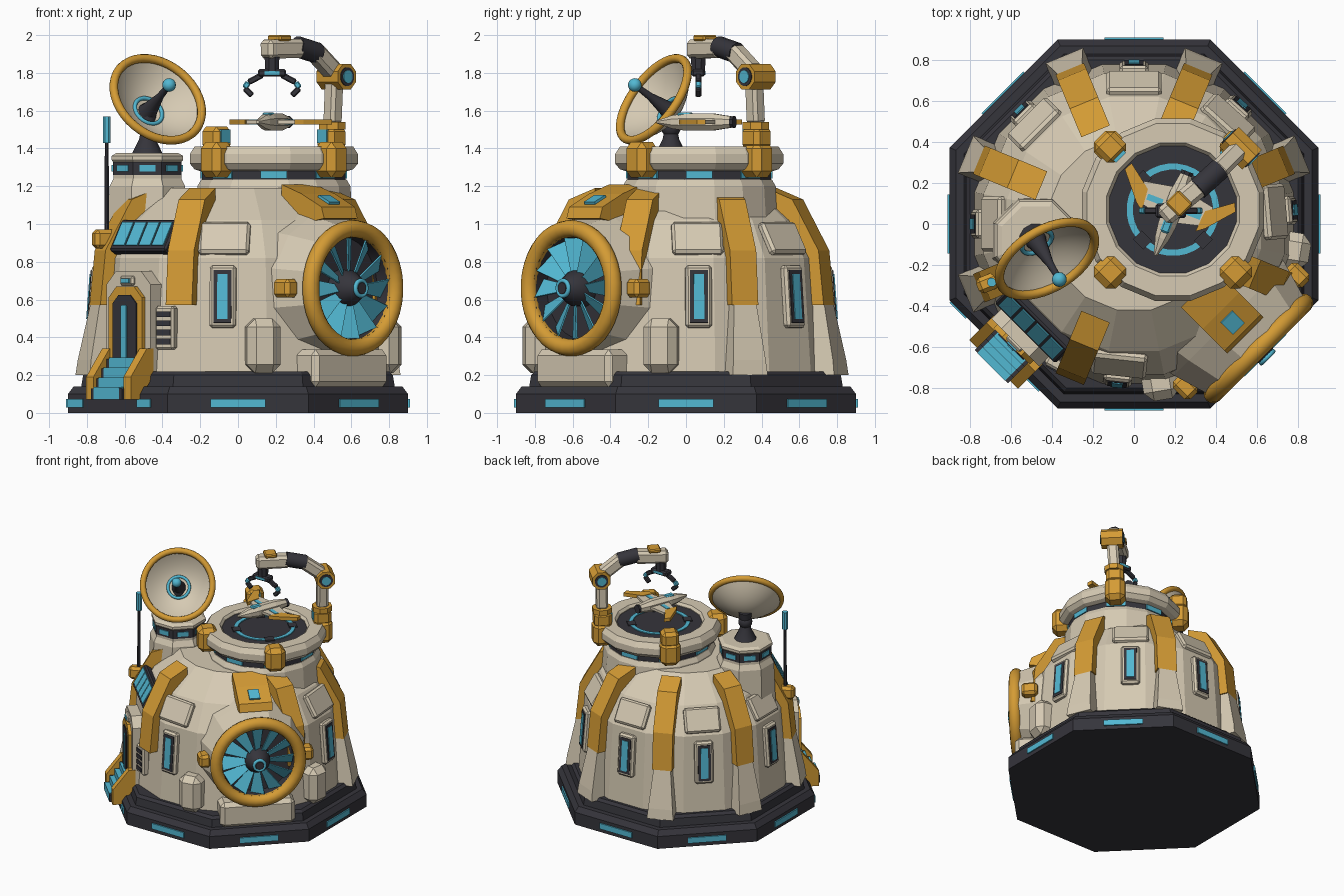
import bpy, bmesh, math
from math import cos, sin, pi, radians
from mathutils import Matrix, Vector

cube = bpy.data.objects.get("Cube")
if cube:
    bpy.data.objects.remove(cube)


def material(name, rgb):
    m = bpy.data.materials.new(name)
    m.use_nodes = True
    m.diffuse_color = (*rgb, 1)
    m.node_tree.nodes["Principled BSDF"].inputs["Base Color"].default_value = (*rgb, 1)
    return m


BEIGE = material("warm beige", (.67, .59, .45))
GOLD = material("golden yellow", (.66, .33, .035))
DARK = material("charcoal", (.036, .035, .044))
CYAN = material("cyan", (.085, .48, .65))
T, R = Matrix.Translation, Matrix.Rotation
I = Matrix.Identity(4)


def polar(deg, r=0, z=0, tilt=0):
    """Frame whose +y points outward at the given heading."""
    return R(radians(deg - 90), 4, 'Z') @ T((0, r, z)) @ R(tilt, 4, 'X')


def aim(p, d):
    return T(p) @ Vector(d).to_track_quat('Z', 'Y').to_matrix().to_4x4()


def finish(name, bm, mat, M, smooth=False):
    bmesh.ops.transform(bm, matrix=M, verts=bm.verts)
    bmesh.ops.recalc_face_normals(bm, faces=bm.faces)
    me = bpy.data.meshes.new(name)
    bm.to_mesh(me)
    bm.free()
    me.materials.append(mat)
    ob = bpy.data.objects.new(name, me)
    bpy.context.collection.objects.link(ob)
    if smooth:
        bpy.ops.object.select_all(action='DESELECT')
        ob.select_set(True)
        bpy.context.view_layer.objects.active = ob
        bpy.ops.object.shade_smooth_by_angle(angle=radians(35))
    return ob


def box(name, mat, size, M=I, bevel=0):
    bm = bmesh.new()
    bmesh.ops.create_cube(bm, size=1)
    bmesh.ops.scale(bm, vec=size, verts=bm.verts)
    if bevel:
        bmesh.ops.bevel(bm, geom=bm.edges[:], offset=bevel, segments=1, affect='EDGES')
    return finish(name, bm, mat, M)


def lathe(name, mat, pts, n=16, M=I, closed=False, smooth=False):
    """Spin (radius, height) points; radii are measured to flat sides."""
    bm = bmesh.new()
    k = 1 if smooth else 1 / cos(pi / n)
    rings = [[bm.verts.new((r * k * cos((2 * j + 1) * pi / n), r * k * sin((2 * j + 1) * pi / n), z))
              for j in range(n)] for r, z in pts]
    pairs = list(zip(rings, rings[1:] + rings[:1]))
    for a, b in pairs if closed else pairs[:-1]:
        for j in range(n):
            bm.faces.new((a[j], a[(j + 1) % n], b[(j + 1) % n], b[j]))
    if not closed:
        bm.faces.new(rings[0])
        bm.faces.new(rings[-1])
    return finish(name, bm, mat, M, smooth)


def torus(name, mat, big, small, M):
    pts = [(big + small * cos(i * pi / 6), small * sin(i * pi / 6)) for i in range(12)]
    return lathe(name, mat, pts, 40, M, closed=True, smooth=True)


def ball(name, mat, r, p):
    bm = bmesh.new()
    bmesh.ops.create_uvsphere(bm, u_segments=16, v_segments=10, radius=r)
    return finish(name, bm, mat, T(p), True)


def prism(name, mat, profile, width, M=I, top=1):
    """Extrude a (y, z) outline along x; top scales the width at the highest points."""
    bm = bmesh.new()
    zs = [z for _, z in profile]
    lo, hi = min(zs), max(zs)
    sides = [[bm.verts.new((s * width / 2 * (1 + (top - 1) * (z - lo) / (hi - lo)), y, z))
              for y, z in profile] for s in (-1, 1)]
    n = len(profile)
    bm.faces.new(sides[0])
    bm.faces.new(sides[1])
    for i in range(n):
        j = (i + 1) % n
        bm.faces.new((sides[0][i], sides[0][j], sides[1][j], sides[1][i]))
    return finish(name, bm, mat, M)


def limb(name, mat, p, q, r0, r1, n=8):
    d = Vector(q) - Vector(p)
    return lathe(name, mat, [(r0, 0), (r1, d.length)], n, aim(p, d), smooth=n > 8)


def beam(name, mat, p, q, w):
    p, q = Vector(p), Vector(q)
    return box(name, mat, (w, w, (q - p).length), aim((p + q) / 2, q - p), w * .2)


# Octagonal base with light strips
lathe("base", DARK, [(.9, 0), (.9, .1), (.87, .14), (.83, .14), (.82, .2), (.8, .22)], 8)
for a in range(0, 360, 45):
    for t, w in ([(.31, .11), (-.2, .1)] if a == 225 else [(0, .29)]):
        box("base_light", CYAN, (w, .02, .045), polar(a) @ T((t, .9, .052)))

# Domed body with ribs and buttresses
lathe("body", BEIGE, [(.78, .2), (.735, .82), (.62, 1.02), (.42, 1.19)])
for a in [22.5 + 45 * k for k in range(8) if k != 6]:
    prism("rib", GOLD, [(.49, 1.1), (.49, 1.19), (.64, 1.13), (.79, .86), (.82, .57), (.72, .57), (.68, .84)],
          .15, polar(a))
    if a < 225:
        prism("buttress", BEIGE, [(.7, .2), (.89, .2), (.88, .28), (.82, .57), (.7, .57)], .2, polar(a), .65)

# Windows and roof hatches
for a in (5, 48, 90, 135, 180, 264):
    box("window_frame", BEIGE, (.14, .05, .33), polar(a, .76, .615, .075), .014)
    box("window_recess", DARK, (.095, .05, .28), polar(a, .765, .615, .075))
    box("window_glass", CYAN, (.055, .05, .24), polar(a, .77, .615, .075))
    box("roof_hatch", BEIGE, (.27, .05, .19), polar(a, .685, .922, .52), .015)

# Slanted skylight above the door
box("skylight_frame", DARK, (.42, .06, .19), polar(225, .685, .93, .52), .01)
for i in range(4):
    box("skylight_pane", CYAN, (.085, .06, .14), polar(225, .69, .934, .52) @ T((.097 * (i - 1.5), 0, 0)))


# Entrance
def arch(name, mat, w, z0, z1, front, c):
    prism(name, mat, [(-w, z0), (w, z0), (w, z1 - c), (w - c, z1), (c - w, z1), (-w, z1 - c)], .16,
          polar(225, front - .08) @ R(pi / 2, 4, 'Z'))


arch("door_housing", BEIGE, .165, .2, .75, .82, .07)
arch("door_frame", GOLD, .125, .22, .67, .845, .06)
arch("door", DARK, .088, .24, .625, .852, .045)
arch("door_stripe", CYAN, .02, .28, .57, .858, .005)
box("door_lamp", BEIGE, (.1, .06, .05), polar(225, .81, .7), .01)
box("door_lamp_glass", CYAN, (.06, .06, .025), polar(225, .818, .7))
for s in (-1, 1):
    prism("stair_rail", GOLD, [(.8, .2), (.8, .34), (.85, .34), (.97, .19), (.97, .07), (.9, .07)], .055,
          polar(225) @ T((s * .14, 0, 0)))
for i in range(4):
    M = polar(225, .95 - .038 * i, .1 + .052 * i)
    box("step", DARK, (.23, .07, .06), M)
    box("step_tread", CYAN, (.19, .045, .065), M @ T((0, .014, .004)))

# Wall vent
box("vent_frame", BEIGE, (.11, .06, .23), polar(241, .78, .45), .012)
for i in range(4):
    box("vent_slot", DARK, (.08, .06, .03), polar(241, .787, .378 + .048 * i))

# Turbine
F = polar(315, 0, .66) @ R(-pi / 2, 4, 'X')
lathe("turbine_housing", BEIGE, [(.44, .4), (.385, .66), (.33, .85), (.28, .85), (.28, .76)], 12, F)
lathe("turbine_lining", DARK, [(.3, .76), (.3, .87), (.272, .87), (.272, .76)], 32, F, closed=True, smooth=True)
lathe("turbine_back", DARK, [(.285, .75), (.285, .77)], 32, F, smooth=True)
torus("turbine_ring", GOLD, .315, .046, F @ T((0, 0, .86)))
for k in range(12):
    prism("turbine_blade", CYAN, [(.07, -.02), (.265, -.058), (.265, .058), (.07, .02)], .008,
          F @ T((0, 0, .83)) @ R(k * pi / 6, 4, 'Z') @ R(radians(35), 4, 'Y') @ R(pi / 2, 4, 'Y'))
lathe("turbine_hub", DARK, [(.1, .77), (.095, .84), (.06, .9), (.03, .93)], 16, F, smooth=True)
torus("turbine_hub_ring", CYAN, .04, .012, F @ T((0, 0, .92)))
for s in (-1, 1):
    box("turbine_clamp", GOLD, (.09, .12, .1), polar(315) @ T((s * .385, .74, .66)), .02)
prism("turbine_strap", GOLD, [(.45, 1.08), (.45, 1.21), (.6, 1.16), (.75, 1.09), (.77, 1.03), (.6, 1)],
      .25, polar(315))
box("strap_light", CYAN, (.08, .09, .02), polar(315, .68, 1.127, -.43))
box("turbine_foot", BEIGE, (.56, .24, .2), polar(315, .74, .235), .03)
for a in (279.5, 350.5):
    box("wall_tank", BEIGE, (.18, .2, .29), polar(a, .77, .355), .045)

# Neck, collar and landing deck
C = T((.19, .07, 0))
lathe("neck", BEIGE, [(.42, .98), (.405, 1.2), (.385, 1.235)], 16, C)
lathe("neck_band", DARK, [(.38, 1.22), (.38, 1.3)], 16, C)
lathe("collar", BEIGE, [(.39, 1.28), (.42, 1.29), (.445, 1.32), (.445, 1.37), (.42, 1.41), (.325, 1.41),
                        (.31, 1.39), (.31, 1.28)], 16, C, closed=True)
lathe("deck", DARK, [(.325, 1.3), (.325, 1.385)], 16, C)
lathe("deck_ring", CYAN, [(.195, 1.38), (.225, 1.38), (.225, 1.392), (.195, 1.392)], 32, C, closed=True)
for k in range(8):
    box("neck_light", CYAN, (.14, .02, .04), C @ polar(45 * k, .378, 1.262))
for k in range(4):
    box("deck_gap", DARK, (.07, .06, .02), C @ polar(45 + 90 * k, .21, 1.385))
    P = C @ polar(45 + 90 * k, .43)
    box("collar_post", GOLD, (.15, .15, .19), P @ T((0, 0, 1.34)), .035)
    if k < 2:
        box("post_block", GOLD, (.13, .13, .12), P @ T((0, 0, 1.455)), .025)
        box("post_light", CYAN, (.07, .02, .07), P @ T((0, -.062, 1.465)))

# Robotic arm
lathe("arm_base", GOLD, [(.07, 1.5), (.07, 1.54)], 8, T((.5, .37, 0)))
beam("arm_column", BEIGE, (.5, .37, 1.53), (.51, .36, 1.78), .085)
E, side = Vector((.52, .37, 1.78)), Vector((1, -1, 0)).normalized()
limb("arm_elbow", GOLD, E - side * .08, E + side * .08, .068, .068)
for s in (-1, 1):
    limb("elbow_cap", DARK, E, E + side * s * .085, .05, .05, 16)
    limb("elbow_light", CYAN, E, E + side * s * .09, .034, .034, 16)
beam("arm_upper", BEIGE, (.51, .36, 1.8), (.4, .25, 1.92), .095)
limb("arm_joint", DARK, (.42, .27, 1.905), (.31, .17, 1.94), .056, .056, 12)
beam("arm_forearm", BEIGE, (.33, .19, 1.93), (.14, .03, 1.925), .1)
box("forearm_plate", GOLD, (.09, .1, .03), T((.22, .1, 1.985)) @ R(radians(45), 4, 'Z'), .008)
limb("wrist", DARK, (.18, .065, 1.9), (.18, .065, 1.8), .04, .035)
box("gripper_palm", DARK, (.15, .07, .04), T((.18, .065, 1.8)), .01)
box("gripper_light", CYAN, (.08, .075, .02), T((.18, .065, 1.8)))
for s in (-1, 1):
    pts = [Vector((.18 + s * x, .065, z)) for x, z in ((.05, 1.79), (.125, 1.75), (.145, 1.72), (.105, 1.68))]
    for p, q, m in zip(pts, pts[1:], (DARK, CYAN, DARK)):
        beam("gripper_claw", m, p, q, .032)

# Small craft hovering over the deck
S = polar(0) @ I
S = T((.19, .07, 1.54)) @ polar(249)
lathe("craft_hull", BEIGE, [(.03, -.18), (.045, -.08), (.045, .08), (.035, .15), (.008, .24)], 8,
      S @ R(-pi / 2, 4, 'X'))
lathe("craft_engine", DARK, [(.032, -.2), (.025, -.17)], 8, S @ R(-pi / 2, 4, 'X'))
box("craft_canopy", CYAN, (.045, .08, .03), S @ T((0, .08, .035)), .008)
for s in (-1, 1):
    W = S @ Matrix.Diagonal((s, 1, 1, 1)) @ R(pi / 2, 4, 'Y')
    prism("craft_wing", BEIGE, [(.06, .02), (.02, .18), (-.08, .18), (-.11, .02)], .02, W)
    prism("craft_wing_tip", GOLD, [(.06, .14), (.03, .18), (-.1, .29), (-.14, .27), (-.05, .15)], .028, W)
    prism("craft_wing_stripe", CYAN, [(0, .06), (0, .14), (-.03, .14), (-.03, .06)], .027, W)

# Dish tower
D = T((-.48, -.08, 0))
lathe("tower", BEIGE, [(.215, .8), (.2, 1.2), (.18, 1.24), (.18, 1.28)], 8, D)
lathe("tower_band", DARK, [(.182, 1.26), (.182, 1.33)], 8, D)
lathe("tower_cap", BEIGE, [(.175, 1.32), (.19, 1.34), (.19, 1.36), (.165, 1.375)], 8, D)
lathe("dish_mount", DARK, [(.085, 1.37), (.045, 1.45), (.035, 1.5)], 12, D, smooth=True)
for k in range(8):
    box("tower_light", CYAN, (.085, .015, .035), D @ polar(45 * k, .181, 1.295))

# Dish
N = Vector((.43, -.72, .54)).normalized()
A = aim((-.425, -.17, 1.66), N)
curve = [(.258 * t / 8, .13 * ((t / 8) ** 2 - 1)) for t in range(1, 9)]
lathe("dish", BEIGE, [(.004, -.13)] + curve + [(r, z - .014) for r, z in curve[::-1]] + [(.004, -.144)],
      32, A, closed=True, smooth=True)
torus("dish_rim", GOLD, .258, .023, A)
torus("dish_ring", CYAN, .08, .011, A @ T((0, 0, -.113)))
lathe("dish_feed", DARK, [(.055, -.13), (.045, -.1), (.02, .03), (.015, .13)], 12, A, smooth=True)
ball("feed_tip", CYAN, .036, A @ Vector((0, 0, .14)))
limb("dish_neck", DARK, (-.48, -.08, 1.48), A @ Vector((0, 0, -.13)), .035, .05, 12)
ball("dish_pivot", DARK, .052, (-.48, -.08, 1.51))

# Antenna
box("antenna_bracket", GOLD, (.08, .12, .1), polar(202, .765, .92), .02)
limb("antenna_rod", DARK, (-.695, -.285, .9), (-.695, -.285, 1.44), .013, .01)
limb("antenna_tip", CYAN, (-.695, -.285, 1.43), (-.695, -.285, 1.57), .021, .021)
